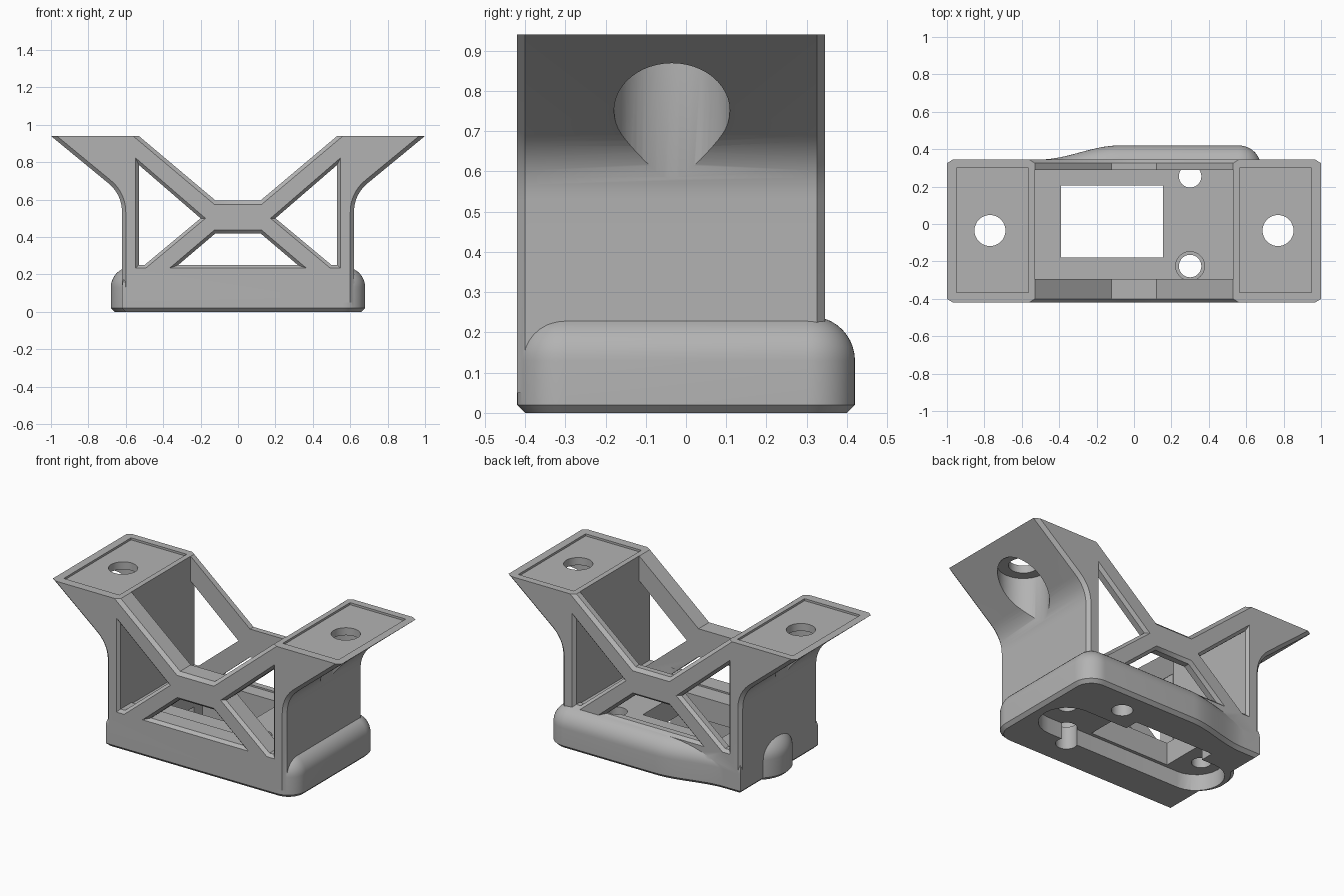
import bpy, bmesh
from math import sin, cos, pi, radians
from mathutils import Vector

cube = bpy.data.objects.get("Cube")
if cube:
    bpy.data.objects.remove(cube, do_unlink=True)

grey = bpy.data.materials.new("matte grey")
grey.use_nodes = True
grey.diffuse_color = (0.45, 0.45, 0.45, 1)
grey.node_tree.nodes["Principled BSDF"].inputs["Base Color"].default_value = (0.45, 0.45, 0.45, 1)


def arc(cx, cy, r, a0, a1, n=12):
    angles = [radians(a0 + (a1 - a0) * i / n) for i in range(n + 1)]
    return [(cx + r * cos(a), cy + r * sin(a)) for a in angles]


def circle(cx, cy, r, n=48):
    return arc(cx, cy, r, 0, 360, n)[:-1]


def rect(x0, x1, y0, y1):
    return [(x0, y0), (x1, y0), (x1, y1), (x0, y1)]


def inset(points, d):
    """Shrink a counter-clockwise outline by d with mitred corners."""
    out = []
    for i, p in enumerate(points):
        p, a, b = Vector(p), Vector(points[i - 1]), Vector(points[(i + 1) % len(points)])
        e, f = (p - a).normalized(), (b - p).normalized()
        m, n = Vector((e.y, -e.x)), Vector((f.y, -f.x))
        out.append(tuple(p - d * (m + n) / (1 + m.dot(n))))
    return out


def loft(name, outline, levels, axis="z", chamfer=None):
    """Stack insets of an outline at (height, inset) levels along an axis."""
    bm = bmesh.new()
    rings = []
    for h, d in levels:
        pts = inset(outline, d)
        rings.append([bm.verts.new((u, v, h) if axis == "z" else (u, h, v)) for u, v in pts])
    for lo, hi in zip(rings, rings[1:]):
        for i in range(len(lo)):
            bm.faces.new((lo[i - 1], lo[i], hi[i], hi[i - 1]))
    bm.faces.new(rings[0])
    bm.faces.new(rings[-1])
    bmesh.ops.recalc_face_normals(bm, faces=bm.faces)
    if chamfer:
        edges = [e for e in bm.edges if chamfer(e)]
        bmesh.ops.bevel(bm, geom=edges, offset=0.02, segments=1, affect="EDGES")
    mesh = bpy.data.meshes.new(name)
    bm.to_mesh(mesh)
    bm.free()
    mesh.materials.append(grey)
    ob = bpy.data.objects.new(name, mesh)
    bpy.context.collection.objects.link(ob)
    return ob


def combine(target, tool, operation="DIFFERENCE"):
    mod = target.modifiers.new("combine", "BOOLEAN")
    mod.operation, mod.solver, mod.object = operation, "EXACT", tool
    bpy.context.view_layer.objects.active = target
    bpy.ops.object.modifier_apply(modifier=mod.name)
    bpy.data.objects.remove(tool, do_unlink=True)


def cut(target, outline, z0, z1):
    combine(target, loft("cutter", outline, [(z0, 0), (z1, 0)]))


def mirrored(points):
    return [(-x, z) for x, z in reversed(points)]


# Flared V body: half profile with a curved transition below each wing
a, c, b = Vector((0.62, 0.53)), Vector((0.62, 0.627)), Vector((0.695, 0.689))
curve = [tuple(a * (1 - t) ** 2 + c * 2 * t * (1 - t) + b * t * t) for t in [i / 10 for i in range(11)]]
half = [(0.62, 0.05)] + curve + [(1, 0.94), (0.53, 0.94), (0.12, 0.595)]


def outer_rim(e):
    p, q = (v.co for v in e.verts)
    flat = abs(p.z - q.z) < 1e-5 and (p.z < 0.1 or p.z > 0.9)
    return abs(p.y - q.y) < 1e-5 and not flat


body = loft("bracket", half + mirrored(half), [(-0.42, 0), (0.345, 0)], "y", outer_rim)

# Space between the end walls and trusses
cut(body, rect(-0.532, 0.532, -0.295, 0.29), 0.24, 1.2)

# Chamfered truss windows through front and back
side = [(0.2, 0.5), (0.5, 0.25), (0.53, 0.25), (0.53, 0.785)]
middle = [(-0.32, 0.25), (0.32, 0.25), (0.12, 0.42), (-0.12, 0.42)]
for window in (side, mirrored(side), middle):
    combine(body, loft("cutter", window, [(-0.44, -0.036), (-0.402, 0), (0.327, 0), (0.365, -0.036)], "y"))

# Rounded base with a blended bulge along the back
ease = []
for i in range(17):
    t = i / 16
    ease.append((-0.08 - 0.42 * t, 0.42 - 0.075 * t * t * (3 - 2 * t)))
outline = [(-0.62, -0.42)] + arc(0.56, -0.3, 0.12, -90, 0) + arc(0.56, 0.3, 0.12, 0, 90) + ease + [(-0.62, 0.345)]
dome = [(0, 0.02), (0.02, 0)]
dome += [(0.13 + 0.11 * sin(t * pi / 20), 0.11 * (1 - cos(t * pi / 20))) for t in range(11)]
combine(body, loft("base", outline, dome), "UNION")

# Round boss on the narrow end
combine(body, loft("end_boss", circle(-0.48, -0.02, 0.2), dome), "UNION")

# Rectangular floor opening and the long pocket underneath
cut(body, rect(-0.39, 0.155, -0.18, 0.205), -0.1, 0.3)
cut(body, arc(0.45, -0.04, 0.16, -90, 90) + arc(-0.48, -0.04, 0.16, 90, 270), -0.1, 0.1)

# Blind pilot holes in the pocket, through holes in the floor
for x in (-0.52, 0.45):
    cut(body, circle(x, -0.04, 0.055), 0.05, 0.2)
for y in (-0.225, 0.255):
    cut(body, circle(0.3, y, 0.06), -0.1, 0.25)
cut(body, circle(0.3, -0.225, 0.077), 0.14, 0.3)

# Wing details: shallow top panel, screw hole, and head clearance from below
for s in (-1, 1):
    x0, x1 = sorted((s * 0.565, s * 0.95))
    cut(body, rect(x0, x1, -0.365, 0.3), 0.927, 1.1)
    cut(body, circle(s * 0.77, -0.035, 0.083), 0.8, 1.1)
    cut(body, circle(s * 0.77, -0.035, 0.144), 0.4, 0.88)

bpy.ops.object.select_all(action="DESELECT")
body.select_set(True)
bpy.context.view_layer.objects.active = body
bpy.ops.object.shade_smooth_by_angle(angle=radians(30))
